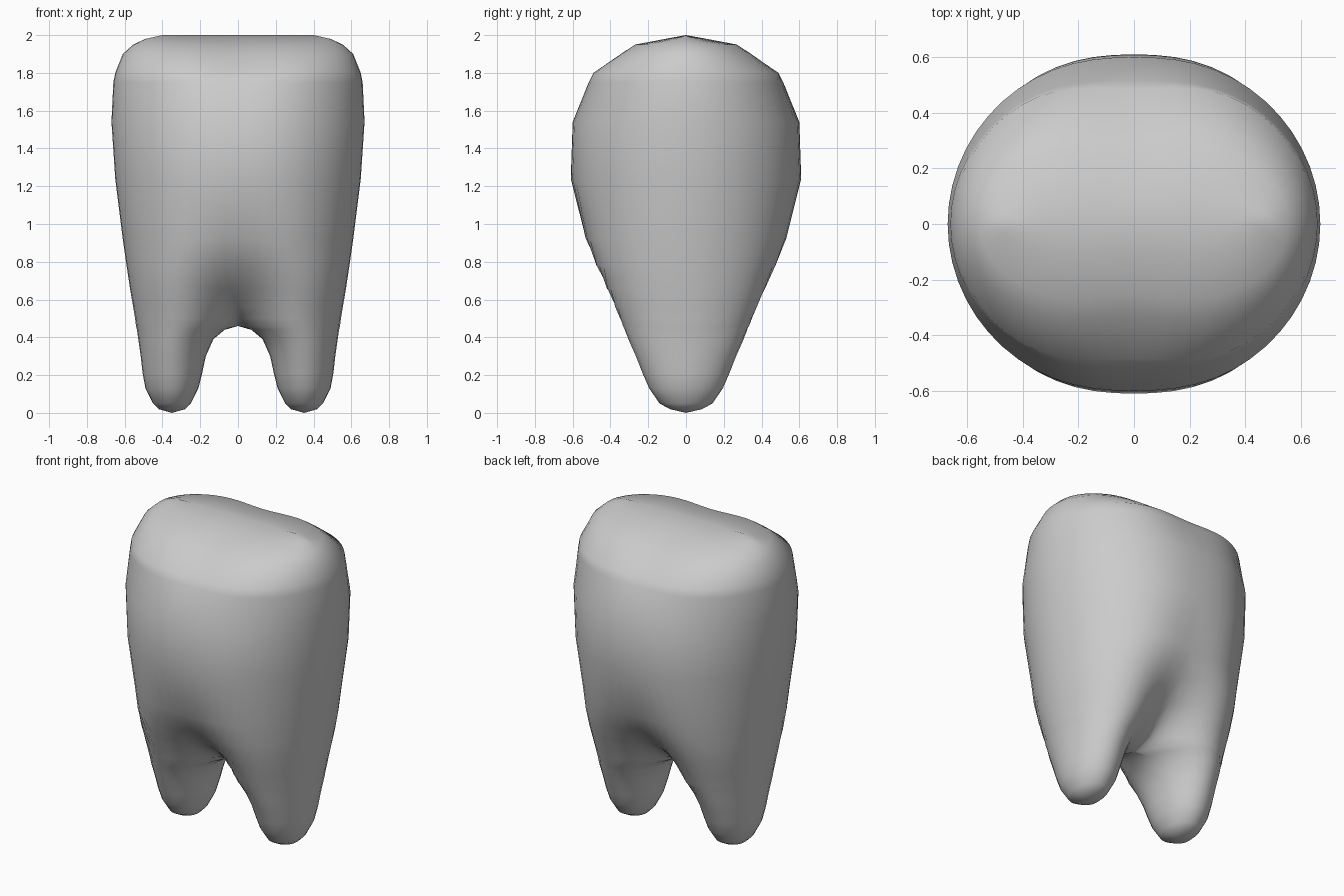
import bpy, bmesh, math

if "Cube" in bpy.data.objects:
    bpy.data.objects.remove(bpy.data.objects["Cube"])

# Horizontal sections: height, outer half width, half depth, lobe split.
# split > 0: two separate roots (inner edge at sqrt(split)); split < 0: fused body.
SECTIONS = [
    (0.00, 0.35, 0.00, 0.1225), (0.02, 0.42, 0.085, 0.078), (0.05, 0.45, 0.14, 0.0625),
    (0.13, 0.49, 0.195, 0.044), (0.21, 0.505, 0.23, 0.036), (0.30, 0.515, 0.265, 0.029),
    (0.39, 0.528, 0.305, 0.017), (0.44, 0.535, 0.325, 0.005), (0.46, 0.54, 0.335, 0.0),
    (0.50, 0.545, 0.35, -0.005), (0.56, 0.555, 0.375, -0.012), (0.66, 0.572, 0.42, -0.028),
    (0.78, 0.59, 0.475, -0.05), (0.92, 0.61, 0.53, -0.075), (1.24, 0.65, 0.61, -0.09),
    (1.54, 0.67, 0.60, -0.09), (1.75, 0.66, 0.515, -0.08), (1.80, 0.65, 0.49, -0.07),
    (1.90, 0.61, 0.345, -0.06), (1.95, 0.555, 0.27, -0.05), (1.98, 0.49, 0.11, -0.05),
    (2.00, 0.40, 0.00, -0.05)]
N = 14
C = 0.1  # roundness of the lobes


def half_section(z, xo, depth, q):
    """Right half of a section: front centre -> outer side -> back centre."""
    a = xo * xo
    xi = math.sqrt(max(q, 0))
    k = min(max((z - 0.46) / 0.3, 0), 1)

    def shape(v):
        return max((a - v) * (v - q), 0) / (v + C)

    peak = max(shape(max(math.sqrt((a + C) * (C + q)) - C, 0)), 1e-9)
    front = []
    for i in range(N + 1):
        t = math.pi * i / N
        lobe = xi + (xo - xi) * (1 - math.cos(t)) / 2
        x = lobe * (1 - k) + xo * math.sin(t / 2) * k
        front.append((x, -depth * math.sqrt(shape(x * x) / peak), z))
    return front + [(x, -y, h) for x, y, h in front[-2::-1]]


# Loft the right half of the tooth
bm = bmesh.new()
rows = [[bm.verts.new(p) for p in half_section(*s)] for s in SECTIONS]
for a, b in zip(rows, rows[1:]):
    for i in range(2 * N):
        bm.faces.new((a[i], a[i + 1], b[i + 1], b[i]))
bmesh.ops.remove_doubles(bm, verts=bm.verts[:], dist=0.0005)

# Mirror to the left half and weld the centre seam
dup = bmesh.ops.duplicate(bm, geom=bm.verts[:] + bm.edges[:] + bm.faces[:])["geom"]
for v in dup:
    if isinstance(v, bmesh.types.BMVert):
        v.co.x = -v.co.x
bmesh.ops.reverse_faces(bm, faces=[f for f in dup if isinstance(f, bmesh.types.BMFace)])
bmesh.ops.remove_doubles(bm, verts=bm.verts[:], dist=0.0005)
bmesh.ops.recalc_face_normals(bm, faces=bm.faces[:])

mesh = bpy.data.meshes.new("tooth")
bm.to_mesh(mesh)
bm.free()
tooth = bpy.data.objects.new("tooth", mesh)
bpy.context.collection.objects.link(tooth)

# Smooth shading
bpy.context.view_layer.objects.active = tooth
tooth.select_set(True)
bpy.ops.object.shade_smooth_by_angle(angle=math.radians(40))
